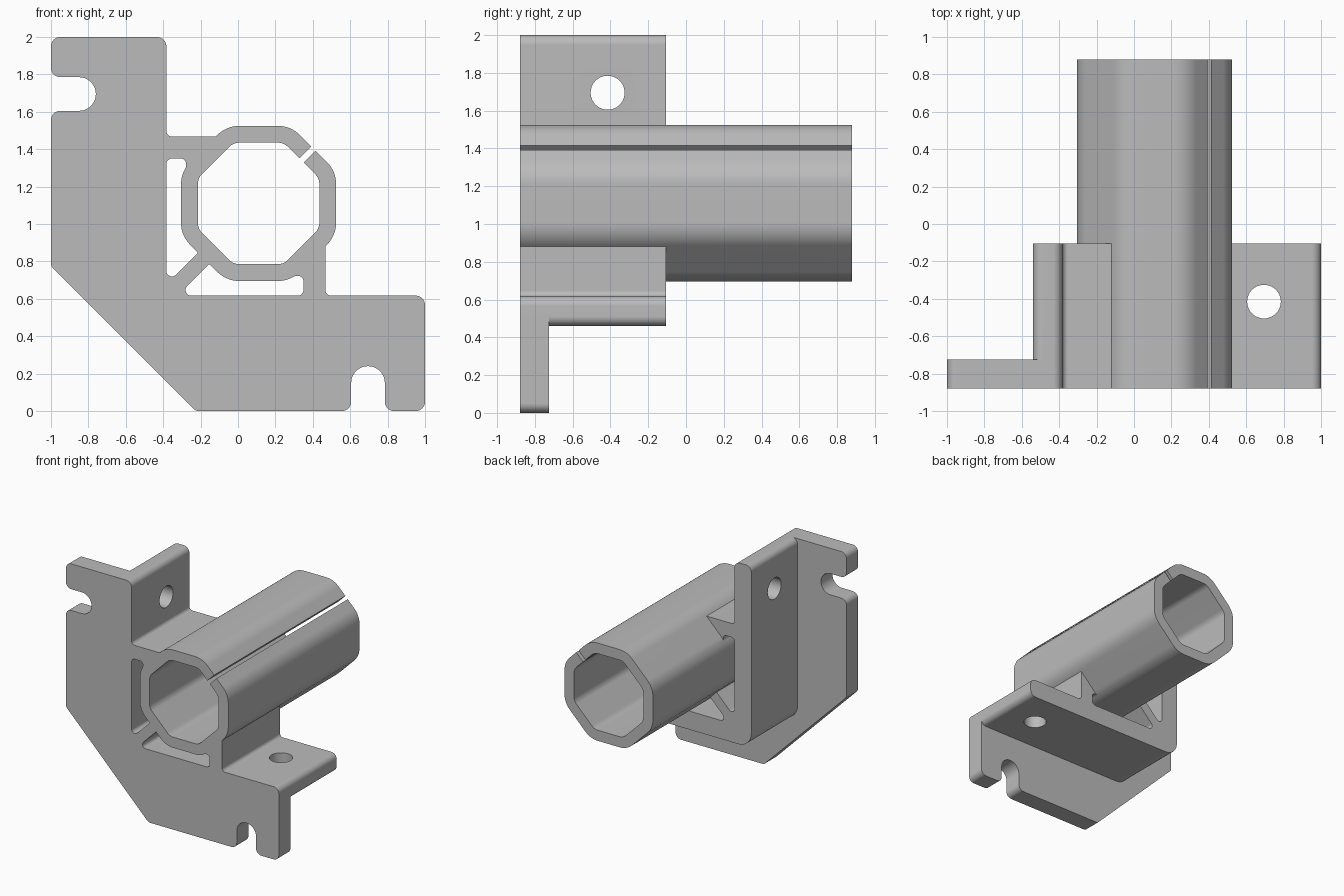
import bpy
import bmesh
from math import pi, sin, cos, tan
from mathutils import Vector

cube = bpy.data.objects.get("Cube")
if cube:
    bpy.data.objects.remove(cube, do_unlink=True)

FRONT, PLATE_BACK, FLANGE_BACK, BACK = -0.88, -0.725, -0.105, 0.88
CX, CZ = 0.11, 1.11        # tube axis
LEG = -0.383               # inner face of the upright flange

grey = bpy.data.materials.new("plain grey")
grey.use_nodes = True
grey.diffuse_color = (0.5, 0.5, 0.5, 1)
grey.node_tree.nodes["Principled BSDF"].inputs["Base Color"].default_value = (0.5, 0.5, 0.5, 1)


def flip(p):
    """Mirror a profile point across the 45 degree symmetry line."""
    return (p[1] - 1, p[0] + 1, p[2])


def symmetric(half):
    other = [flip(p) for p in reversed(half)]
    return half + [q for q in other
                   if all((Vector(q[:2]) - Vector(p[:2])).length > 0.001 for p in half)]


def rounded(points, steps=8):
    """Replace each (x, z, radius) corner by an arc."""
    out = []
    for i, (x, z, r) in enumerate(points):
        corner = Vector((x, z))
        a = (Vector(points[i - 1][:2]) - corner).normalized()
        b = (Vector(points[(i + 1) % len(points)][:2]) - corner).normalized()
        if r == 0:
            out.append(corner)
            continue
        half = a.angle(b) / 2
        middle = (a + b).normalized()
        centre = corner + middle * (r / sin(half))
        start = corner + a * (r / tan(half)) - centre
        side = corner + b * (r / tan(half)) - centre
        sweep = pi - 2 * half
        for k in range(steps + 1):
            t = k / steps
            out.append(centre + (start * sin((1 - t) * sweep) + side * sin(t * sweep)) / sin(sweep))
    return out


def prism(name, points, y0, y1):
    """Extrude a rounded profile from y0 to y1."""
    bm = bmesh.new()
    face = bm.faces.new([bm.verts.new((p.x, y0, p.y)) for p in rounded(points)])
    ext = bmesh.ops.extrude_face_region(bm, geom=[face])
    moved = [g for g in ext["geom"] if isinstance(g, bmesh.types.BMVert)]
    bmesh.ops.translate(bm, verts=moved, vec=(0, y1 - y0, 0))
    bmesh.ops.recalc_face_normals(bm, faces=bm.faces)
    mesh = bpy.data.meshes.new(name)
    bm.to_mesh(mesh)
    bm.free()
    mesh.materials.append(grey)
    obj = bpy.data.objects.new(name, mesh)
    bpy.context.collection.objects.link(obj)
    return obj


def octagon(apothem, radius):
    reach = apothem / cos(pi / 8)
    return [(CX + reach * cos((k + 0.5) * pi / 4), CZ + reach * sin((k + 0.5) * pi / 4), radius)
            for k in range(8)]


def combine(target, tool, operation):
    """Apply a boolean and remove the tool."""
    bpy.ops.object.select_all(action='DESELECT')
    bpy.context.view_layer.objects.active = target
    target.select_set(True)
    mod = target.modifiers.new("boolean", 'BOOLEAN')
    mod.operation = operation
    mod.solver = 'EXACT'
    mod.object = tool
    bpy.ops.object.modifier_apply(modifier=mod.name)
    bpy.data.objects.remove(tool, do_unlink=True)


# Angle flanges with the webs that carry the tube
bracket = prism("corner_bracket", symmetric([
    (-0.54, 0.46, 0.12), (-0.54, 2, 0.05), (LEG, 2, 0.05),
    (LEG, 1.467, 0.03), (0, 1.467, 0)]), FRONT, FLANGE_BACK)

# Front plate with two open slots
plate = prism("front_plate", symmetric([
    (-1, 0.775, 0.04), (-1, 1.605, 0.05), (-0.76, 1.605, 0.0895), (-0.76, 1.785, 0.0895),
    (-1, 1.785, 0.05), (-1, 2, 0.05), (LEG, 2, 0.05), (LEG, LEG + 1, 0)]), FRONT, PLATE_BACK)
combine(bracket, plate, 'UNION')

# Windows either side of the diagonal strut
window = [(LEG, 1.35, 0.03), (-0.27, 1.35, 0.03), (-0.29, 1.25, 0.05),
          (-0.29, 0.94, 0.1), (-0.205, 0.855, 0.02), (LEG, LEG + 1.06, 0.03)]
for outline in (window, [flip(p) for p in window]):
    combine(bracket, prism("window_cutter", outline, FRONT - 0.1, FLANGE_BACK + 0.1), 'DIFFERENCE')

# Octagonal tube, its bore and the clamping slit
combine(bracket, prism("tube", octagon(0.415, 0.17), FRONT, BACK), 'UNION')
combine(bracket, prism("bore_cutter", octagon(0.325, 0.08), FRONT - 0.1, BACK + 0.1), 'DIFFERENCE')
w = 0.011
slit = [(CX + d + s * w, CZ + d - s * w, 0) for d, s in ((0.18, -1), (0.18, 1), (0.42, 1), (0.42, -1))]
combine(bracket, prism("slit_cutter", slit, FRONT - 0.1, BACK + 0.1), 'DIFFERENCE')

# Bolt hole in each flange
for place, turn in (((-0.46, -0.415, 1.695), (0, pi / 2, 0)), ((0.695, -0.415, 0.54), (0, 0, 0))):
    bpy.ops.mesh.primitive_cylinder_add(vertices=40, radius=0.09, depth=0.4, location=place, rotation=turn)
    drill = bpy.context.object
    drill.data.materials.append(grey)
    combine(bracket, drill, 'DIFFERENCE')

# Clean shading: smooth rounds, crisp edges, flat faces kept flat
bpy.ops.object.select_all(action='DESELECT')
bracket.select_set(True)
bpy.context.view_layer.objects.active = bracket
bpy.ops.object.shade_smooth_by_angle(angle=pi / 6)
weighted = bracket.modifiers.new("weighted_normals", 'WEIGHTED_NORMAL')
weighted.keep_sharp = True
